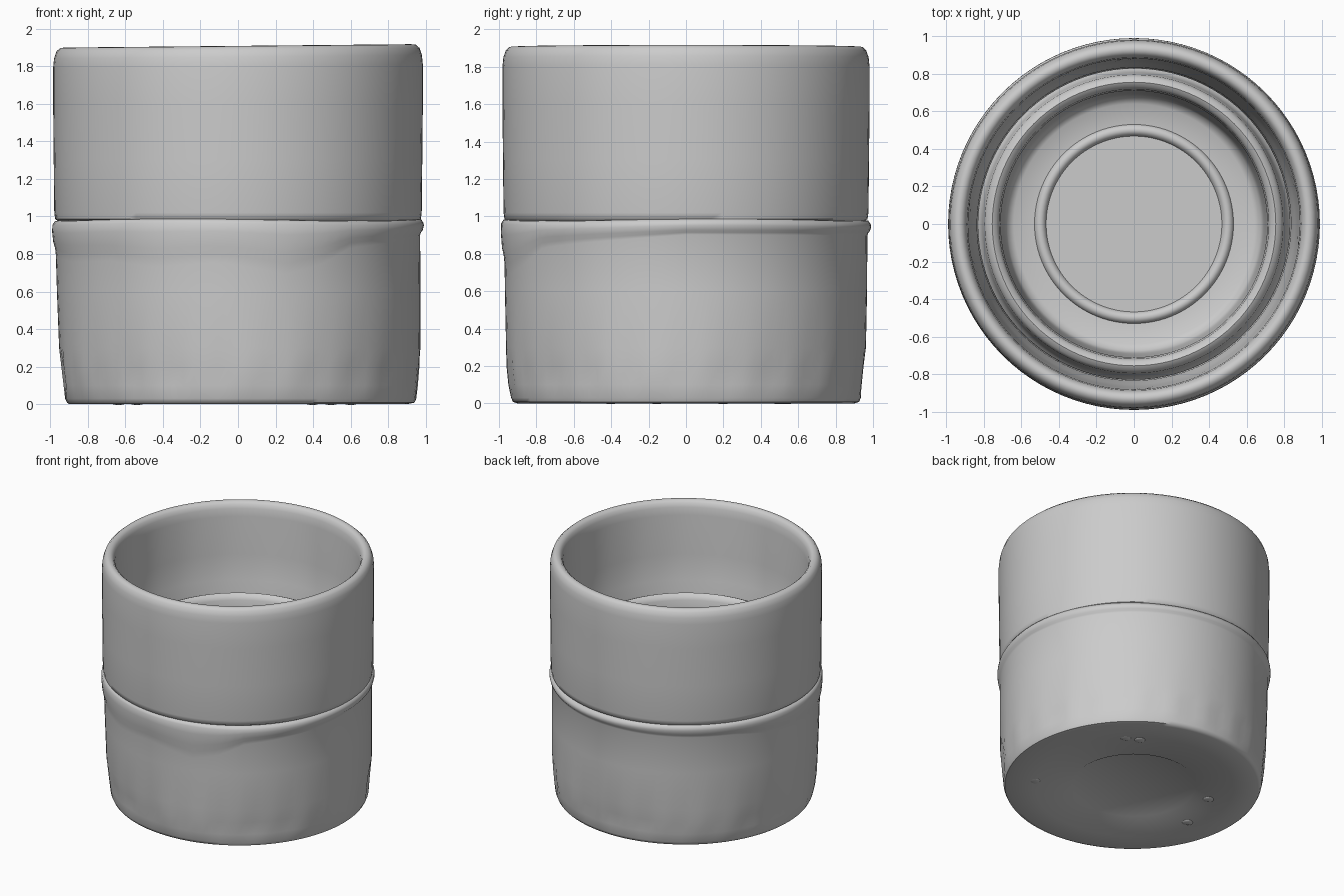
import bpy, bmesh
from math import sin, cos, tau, pi, atan2, degrees

if "Cube" in bpy.data.objects:
    bpy.data.objects.remove(bpy.data.objects["Cube"])

SEG = 96


def lathe(name, profile, warp, closed=False):
    """Spin (r, z) points; warp(r, z, angle) adds hand-thrown irregularity."""
    bm = bmesh.new()
    rings = []
    for r, z in profile:
        if r == 0:
            rings.append([bm.verts.new((0, 0, z))])
        else:
            rings.append([bm.verts.new(warp(r, z, tau * i / SEG)) for i in range(SEG)])
    pairs = list(zip(rings, rings[1:]))
    if closed:
        pairs.append((rings[-1], rings[0]))
    for a, b in pairs:
        for i in range(SEG):
            j = (i + 1) % SEG
            quad = [a[i % len(a)], a[j % len(a)], b[j % len(b)], b[i % len(b)]]
            bm.faces.new(list(dict.fromkeys(quad)))
    bmesh.ops.recalc_face_normals(bm, faces=bm.faces)
    me = bpy.data.meshes.new(name)
    bm.to_mesh(me)
    bm.free()
    ob = bpy.data.objects.new(name, me)
    bpy.context.collection.objects.link(ob)
    bpy.context.view_layer.objects.active = ob
    bpy.ops.object.select_all(action='DESELECT')
    ob.select_set(True)
    bpy.ops.object.shade_smooth_by_angle(angle=pi / 3.5)
    return ob


# lower edge of the glaze band: (degrees from the front, height)
DRIP = [(-180, .91), (-125, .9), (-90, .83), (-65, .80), (-45, .805), (-27, .78),
        (-6, .80), (6, .775), (15, .75), (27, .79), (38, .86), (55, .88),
        (90, .915), (180, .91)]


def drip(a):
    d = degrees(atan2(cos(a), -sin(a)))
    for (d0, z0), (d1, z1) in zip(DRIP, DRIP[1:]):
        if d <= d1:
            return z0 + (z1 - z0) * (d - d0) / (d1 - d0)
    return .91


def pot_warp(r, z, a):
    h = z
    if r > .9:
        if .8 < z < .96:                       # stretch the band into drips
            h = .96 - (.96 - z) * (.96 - drip(a)) / .11
        if .05 < z < .25:                      # uneven glaze near the foot
            r += .009 * sin(9 * a) * sin(14 * a + 1) - .003
        if z > .9:
            h += .006 * sin(3 * a + 1)
    shift = .015 * max(0, 1 - z / .8) if r > .9 else 0
    return (r * cos(a) + shift, r * sin(a), h)


def sleeve_warp(r, z, a):
    tilt = .009 * cos(a) if z > 1.7 else 0
    wob = 1 + .003 * sin(2 * a + .5)
    if r < .9 and 1.3 < z < 1.8:
        wob += .004 * sin(7 * a) * sin(11 * a)
    return (r * wob * cos(a), r * wob * sin(a), z + tilt)


# lower pot with drip band, neck and ringed floor
pot = [(0, .012), (.45, .012), (.46, .006), (.70, .006), (.72, 0), (.90, 0),
       (.925, .008), (.935, .03), (.945, .10), (.955, .20), (.962, .30), (.968, .60),
       (.970, .82), (.974, .85), (.984, .88), (.990, .93), (.988, .96),
       (.975, .98), (.94, .985), (.86, .985), (.82, 1.02), (.805, 1.10), (.795, 1.20),
       (.78, 1.23), (.755, 1.242), (.732, 1.23), (.718, 1.20), (.71, 1.10),
       (.70, .60), (.69, .25), (.675, .185), (.64, .165), (.53, .155),
       (.522, .175), (.50, .185), (.478, .175), (.468, .15), (0, .15)]
lathe("lower_pot", pot, pot_warp)

# upper sleeve standing on the band
sleeve = [(.955, .975), (.972, .985), (.977, 1.02), (.980, 1.3), (.983, 1.6),
          (.983, 1.8), (.978, 1.85), (.965, 1.888), (.945, 1.906), (.92, 1.908),
          (.90, 1.89), (.888, 1.86), (.882, 1.8), (.87, 1.5), (.855, 1.30),
          (.835, 1.22), (.832, 1.15), (.828, 1.06), (.84, 1.0), (.87, .98)]
lathe("upper_sleeve", sleeve, sleeve_warp, closed=True)

# small kiln marks under the base
marks = [(-.71, .14), (0, .70), (.10, .66), (.52, -.24), (.34, -.56)]
for i, (u, v) in enumerate(marks):
    bpy.ops.mesh.primitive_uv_sphere_add(segments=16, ring_count=8, radius=.04,
                                         location=((v - u) * .707, (u + v) * .707, .008))
    ob = bpy.context.object
    ob.name = f"kiln_mark_{i + 1}"
    ob.scale = (1, 1, .3)
    bpy.ops.object.shade_smooth()
